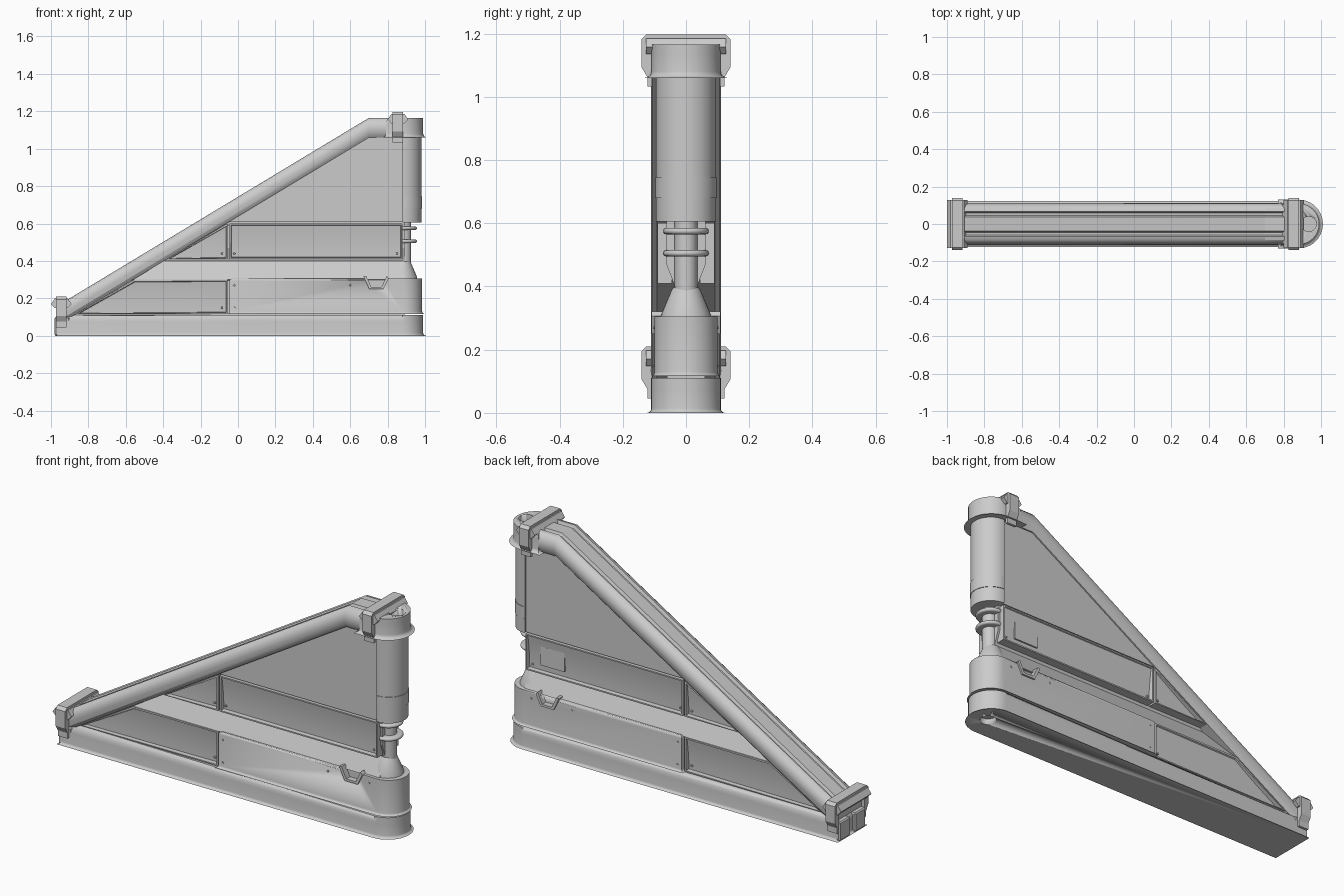
import bpy, bmesh, math
from mathutils import Vector

if "Cube" in bpy.data.objects:
    bpy.data.objects.remove(bpy.data.objects["Cube"])

grey = bpy.data.materials.new("plain grey")
grey.use_nodes = True
grey.diffuse_color = (0.6, 0.6, 0.6, 1)
grey.node_tree.nodes["Principled BSDF"].inputs["Base Color"].default_value = grey.diffuse_color

SLOPE = 0.603
BEND = 0.70


def finish(bm, name, angle=35):
    bmesh.ops.recalc_face_normals(bm, faces=bm.faces[:])
    mesh = bpy.data.meshes.new(name)
    bm.to_mesh(mesh)
    bm.free()
    mesh.materials.append(grey)
    ob = bpy.data.objects.new(name, mesh)
    bpy.context.collection.objects.link(ob)
    bpy.ops.object.select_all(action='DESELECT')
    ob.select_set(True)
    bpy.context.view_layer.objects.active = ob
    bpy.ops.object.shade_smooth_by_angle(angle=math.radians(angle))
    return ob


def loft(rings):
    """Closed solid through rings of points."""
    bm = bmesh.new()
    rows = [[bm.verts.new(p) for p in ring] for ring in rings]
    n = len(rows[0])
    for a, b in zip(rows, rows[1:]):
        for i in range(n):
            bm.faces.new((a[i], a[(i + 1) % n], b[(i + 1) % n], b[i]))
    bm.faces.new(rows[0])
    bm.faces.new(rows[-1][::-1])
    return bm


def bevel(bm, edges, width, segments=2):
    bmesh.ops.bevel(bm, geom=edges, offset=width, segments=segments, profile=0.5,
                    affect='EDGES', clamp_overlap=True)


def prism(outline, y0, y1):
    return loft([[(x, y, z) for x, z in outline] for y in (y0, y1)])


def box(x0, x1, y0, y1, z0, z1):
    return prism([(x0, z0), (x1, z0), (x1, z1), (x0, z1)], y0, y1)


def clip_under_rail(bm, drop):
    """Remove everything above the sloping rail line."""
    bmesh.ops.bisect_plane(bm, geom=bm.verts[:] + bm.edges[:] + bm.faces[:],
                           plane_co=(BEND, 0, 1.165 - drop), plane_no=(-SLOPE, 0, 1), clear_outer=True)
    bmesh.ops.holes_fill(bm, edges=[e for e in bm.edges if e.is_boundary])


def round_end(x0, cx, r, z0, z1, top, bottom):
    """Bar with a square left end and a half-round right end."""
    plan = [(x0, r), (x0, -r)]
    plan += [(cx + r * math.cos(a), r * math.sin(a))
             for a in (math.pi * (i / 20 - 0.5) for i in range(21))]
    bm = loft([[(x, y, z) for x, y in plan] for z in (z0, z1)])
    for z, width in ((z1, top), (z0, bottom)):
        if width:
            bevel(bm, [e for e in bm.edges if all(abs(v.co.z - z) < 1e-5 for v in e.verts)], width, 4)
    return bm


def lathe(name, cx, profile, steps=32):
    rings = [[(cx + r * math.cos(t), r * math.sin(t), z)
              for t in (2 * math.pi * i / steps for i in range(steps))] for r, z in profile]
    return finish(loft(rings), name)


def mirror_y(bm, side):
    for v in bm.verts:
        v.co.y *= side
    return bm


def cut(ob, cutter):
    cutter.hide_render = True
    mod = ob.modifiers.new("cut", 'BOOLEAN')
    mod.operation = 'DIFFERENCE'
    mod.object = cutter
    bpy.ops.object.select_all(action='DESELECT')
    bpy.context.view_layer.objects.active = ob
    ob.select_set(True)
    bpy.ops.object.modifier_apply(modifier=mod.name)
    bpy.data.objects.remove(cutter)


# Base rail with a round nose, a bore below and two cheeks on the square end
base = finish(round_end(-0.965, 0.88, 0.11, 0, 0.11, 0.035, 0.014), "base_rail")
cut(base, lathe("bore_cutter", 0.9, [(0.04, -0.05), (0.04, 0.03)]))
for side in (1, -1):
    bm = mirror_y(box(-0.98, -0.9, 0.02, 0.11, 0, 0.1), side)
    bevel(bm, bm.edges[:], 0.006, 1)
    finish(bm, "end_cheek")

# Sloping top rail with a raised centre strip between grooves
half = [(0.038, -0.002), (0.045, -0.018), (0.06, -0.018), (0.067, 0), (0.085, -0.004),
        (0.1, -0.018), (0.109, -0.04), (0.11, -0.06), (0.106, -0.085), (0.092, -0.105)]
section = half + [(-y, d) for y, d in reversed(half)]
stations = [(x, 1.165 + SLOPE * min(0, x - BEND)) for x in (-0.955, BEND, 0.85)]
finish(loft([[(x, y, top + d) for y, d in section] for x, top in stations]), "sloping_rail", 28)

# Round head with a bore and a collar
head = finish(round_end(0.79, 0.88, 0.11, 1.06, 1.165, 0.03, 0.02), "rail_head")
cut(head, lathe("bore_cutter", 0.935, [(0.04, 1.11), (0.04, 1.2)]))

# Upright column and its band
finish(round_end(0.88, 0.885, 0.095, 0.605, 1.07, 0, 0.01), "column")
finish(round_end(0.9, 0.885, 0.098, 0.68, 0.745, 0, 0), "column_band")

# Narrow pipe, its rings and the flared foot
lathe("pipe", 0.89, [(0.036, 0.36), (0.036, 0.62)])
lathe("pipe_foot", 0.88, [(0.08, 0.29), (0.077, 0.315), (0.045, 0.39), (0.04, 0.397)])
for z in (0.575, 0.505):
    tube = [(0.062 + 0.01 * math.cos(a), z + 0.01 * math.sin(a))
            for a in (math.pi * (i / 6 - 0.5) for i in range(7))]
    lathe("pipe_ring", 0.885, tube)

# Waisted core that carries the panels
waist = [(0.062, 0.62), (0.062, 0.47), (0.035, 0.4), (0.085, 0.3), (0.06, 0.295), (0.06, 0.09)]
waist += [(-y, z) for y, z in reversed(waist)]
core = loft([[(x, y, z) for y, z in waist] for x in (-0.93, 0.89)])
clip_under_rail(core, 0.06)
finish(core, "core", 20)

# Large flat upper panel
web = box(-0.2, 0.885, -0.085, 0.085, 0.607, 1.1)
clip_under_rail(web, 0.06)
finish(web, "upper_web")


def panel(name, x0, x1, z0, z1, side):
    """Framed panel with a hollow curved face."""
    bm = box(x0, x1, 0.045, 0.09, z0, z1)
    clip_under_rail(bm, 0.108)
    face = max(bm.faces, key=lambda f: f.calc_center_median().y)
    bmesh.ops.inset_region(bm, faces=[face], thickness=0.01)
    bmesh.ops.inset_region(bm, faces=[face], thickness=0.004)
    geom = [face] + list(face.edges) + list(face.verts)
    for i in range(1, 6):
        geom = bmesh.ops.bisect_plane(bm, geom=geom, plane_co=(0, 0, z0 + (z1 - z0) * i / 6),
                                      plane_no=(0, 0, 1))["geom"]
    for v in {g for g in geom if isinstance(g, bmesh.types.BMVert)}:
        t = (v.co.z - z0) / (z1 - z0)
        v.co.y -= 0.004 + 0.018 * (1 - t * t)
    finish(mirror_y(bm, side), name, 25)


def screw(x, z, y, side):
    bm = bmesh.new()
    bmesh.ops.create_cone(bm, segments=8, radius1=0.006, radius2=0.005, depth=0.006, cap_ends=True)
    for v in bm.verts:
        v.co = Vector((x + v.co.x, side * (y + v.co.z), z + v.co.y))
    finish(bm, "screw")


# Lower right housing, notched on both sides
housing = finish(round_end(-0.045, 0.885, 0.1, 0.117, 0.305, 0.012, 0.012), "lower_housing")
notch = [(0.685, 0.32), (0.712, 0.262), (0.768, 0.262), (0.795, 0.32)]
lip = [(0.67, 0.318), (0.702, 0.25), (0.778, 0.25), (0.806, 0.306)]

for side in (1, -1):
    cut(housing, finish(mirror_y(prism(notch, 0.078, 0.2), side), "notch_cutter"))
    finish(mirror_y(prism(lip + notch[::-1], 0.075, 0.109), side), "notch_lip")
    panel("lower_left_panel", -0.9, -0.055, 0.117, 0.3, side)
    panel("upper_left_panel", -0.5, -0.055, 0.41, 0.6, side)
    panel("upper_right_panel", -0.045, 0.88, 0.41, 0.6, side)
    for x, z in ((-0.02, 0.15), (-0.02, 0.27), (0.6, 0.27), (0.84, 0.27)):
        screw(x, z, 0.1, side)
    for x, z in ((-0.085, 0.15), (-0.085, 0.27), (-0.085, 0.44), (-0.02, 0.44), (-0.02, 0.57), (0.85, 0.44)):
        screw(x, z, 0.074, side)

# Small service plate on the back
finish(box(0.66, 0.8, 0.07, 0.078, 0.45, 0.55), "service_plate")


def clamp(x, top):
    """Hexagonal cross bar held by a strap with two legs."""
    hexagon = [(-0.055, -0.04), (-0.035, -0.062), (0.035, -0.062),
               (0.055, -0.04), (0.035, -0.012), (-0.035, -0.012)]
    finish(prism([(x + a, top + d) for a, d in hexagon], -0.127, 0.127), "clamp_bar", 20)
    outer = [(0.125, 0), (0.14, -0.015), (0.14, -0.105), (0.122, -0.135), (0.122, -0.165),
             (0.108, -0.165), (0.108, -0.03)]
    strap = outer + [(-y, d) for y, d in reversed(outer)]
    bm = loft([[(x + a, y, top + d) for y, d in strap] for a in (-0.028, 0.028)])
    finish(bm, "clamp_strap", 20)


clamp(0.855, 1.197)
clamp(-0.945, 0.21)
